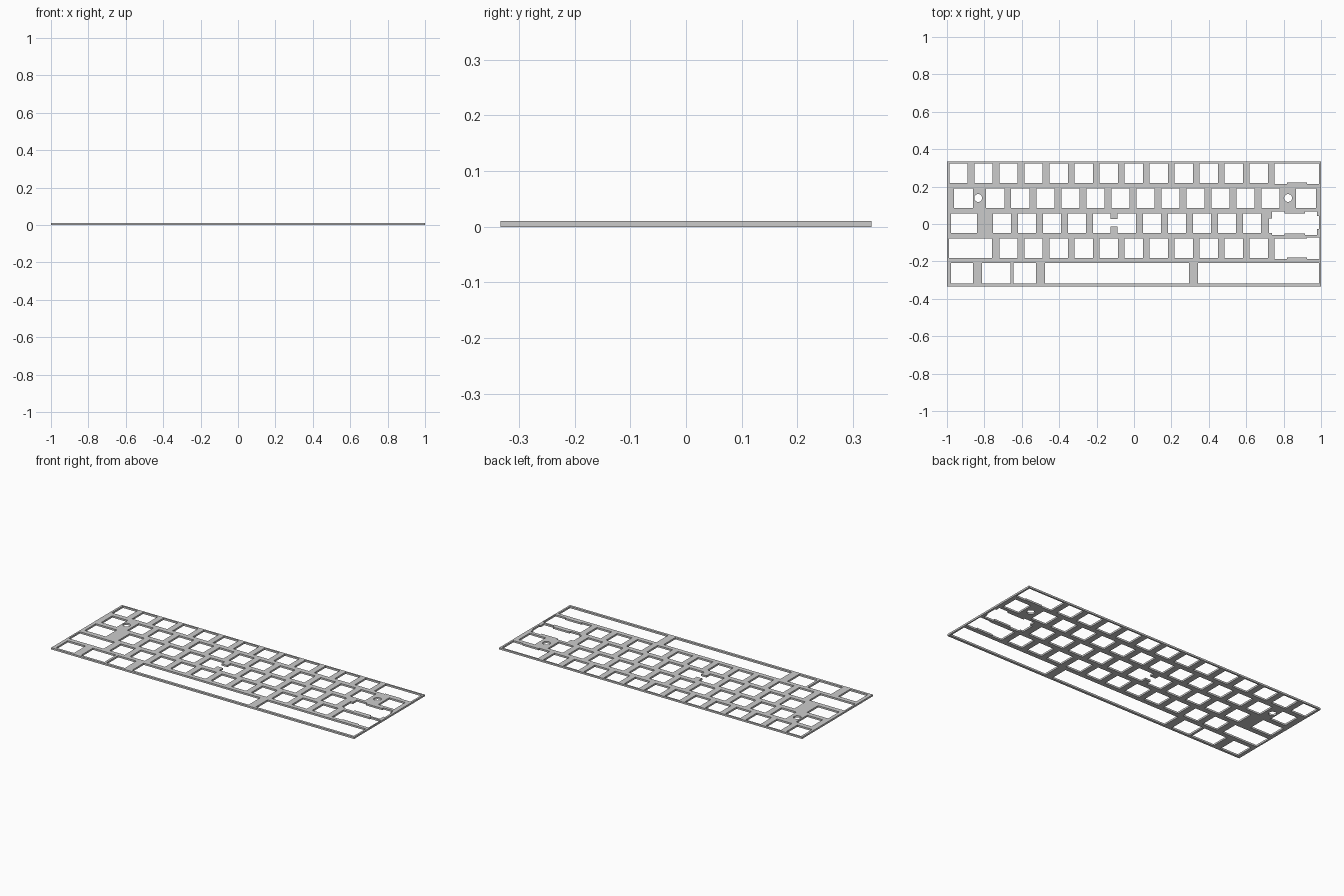
import bpy, math

THICK = 0.0105
PITCH = 0.1337
KEY = 0.098
ROW_Y = [0.272, 0.138, 0.004, -0.130, -0.264]

curve = bpy.data.curves.new("key_plate", 'CURVE')
curve.dimensions = '2D'
curve.fill_mode = 'BOTH'
curve.extrude = THICK / 2


def outline(points):
    s = curve.splines.new('POLY')
    s.points.add(len(points) - 1)
    for p, (x, y) in zip(s.points, points):
        p.co = (x, y, 0, 1)
    s.use_cyclic_u = True


def rect(x0, x1, y0, y1):
    outline([(x0, y0), (x1, y0), (x1, y1), (x0, y1)])


def slot(row, x0, x1, h=0.104):
    rect(x0, x1, ROW_Y[row] - h / 2, ROW_Y[row] + h / 2)


def keys(row, first, count, skip=()):
    for i in range(count):
        if i not in skip:
            c = first + i * PITCH
            slot(row, c - KEY / 2, c + KEY / 2)


def circle(x, y, r, n=32):
    outline([(x + r * math.cos(2 * math.pi * i / n),
              y + r * math.sin(2 * math.pi * i / n)) for i in range(n)])


# plate border
rect(-1, 1, -0.3335, 0.3335)

# number row with wide right opening
keys(0, -0.938, 13)
outline([(0.750, 0.215), (0.818, 0.215), (0.818, 0.221), (0.925, 0.221),
         (0.925, 0.215), (0.989, 0.215), (0.989, 0.324), (0.750, 0.324)])

# second row with two round mounting holes
slot(1, -0.963, -0.861)
keys(1, -0.741, 12)
slot(1, 0.866, 0.972)
for x in (-0.833, 0.824):
    circle(x, 0.139, 0.021)

# third row: merged pair with small tabs
slot(2, -0.978, -0.839)
keys(2, -0.706, 11, skip=(4, 5))
b, t = ROW_Y[2] - 0.052, ROW_Y[2] + 0.052
outline([(-0.220, b), (-0.126, b), (-0.126, -0.014), (-0.089, -0.014),
         (-0.089, b), (0.0115, b), (0.0115, t), (-0.089, t),
         (-0.089, 0.026), (-0.126, 0.026), (-0.126, t), (-0.220, t)])

# third row: stepped opening with stabiliser notches
outline([(0.722, -0.048), (0.738, -0.048), (0.738, -0.060), (0.805, -0.060),
         (0.805, -0.050), (0.914, -0.050), (0.914, -0.060), (0.979, -0.060),
         (0.979, -0.028), (0.988, -0.028), (0.988, 0.042), (0.979, 0.042),
         (0.979, 0.067), (0.914, 0.067), (0.914, 0.056), (0.805, 0.056),
         (0.805, 0.067), (0.738, 0.067), (0.738, 0.030), (0.722, 0.030)])

# fourth row with wide openings at both ends
slot(3, -0.990, -0.760)
keys(3, -0.938 + 2 * PITCH, 11)
outline([(0.752, -0.187), (0.818, -0.187), (0.818, -0.180), (0.925, -0.180),
         (0.925, -0.187), (0.993, -0.187), (0.993, -0.072), (0.925, -0.072),
         (0.925, -0.078), (0.752, -0.078)])

# bottom row slots
for x0, x1 in ((-0.978, -0.860), (-0.812, -0.659), (-0.645, -0.524),
               (-0.476, 0.294), (0.342, 0.989)):
    slot(4, x0, x1, 0.110)

# extrude to a solid plate standing on the ground
plate = bpy.data.objects.new("key_plate", curve)
bpy.context.collection.objects.link(plate)
plate.location.z = THICK / 2
bpy.context.view_layer.objects.active = plate
plate.select_set(True)
bpy.ops.object.convert(target='MESH')
bpy.ops.object.transform_apply(location=True, rotation=False, scale=False)
bpy.ops.object.shade_flat()
